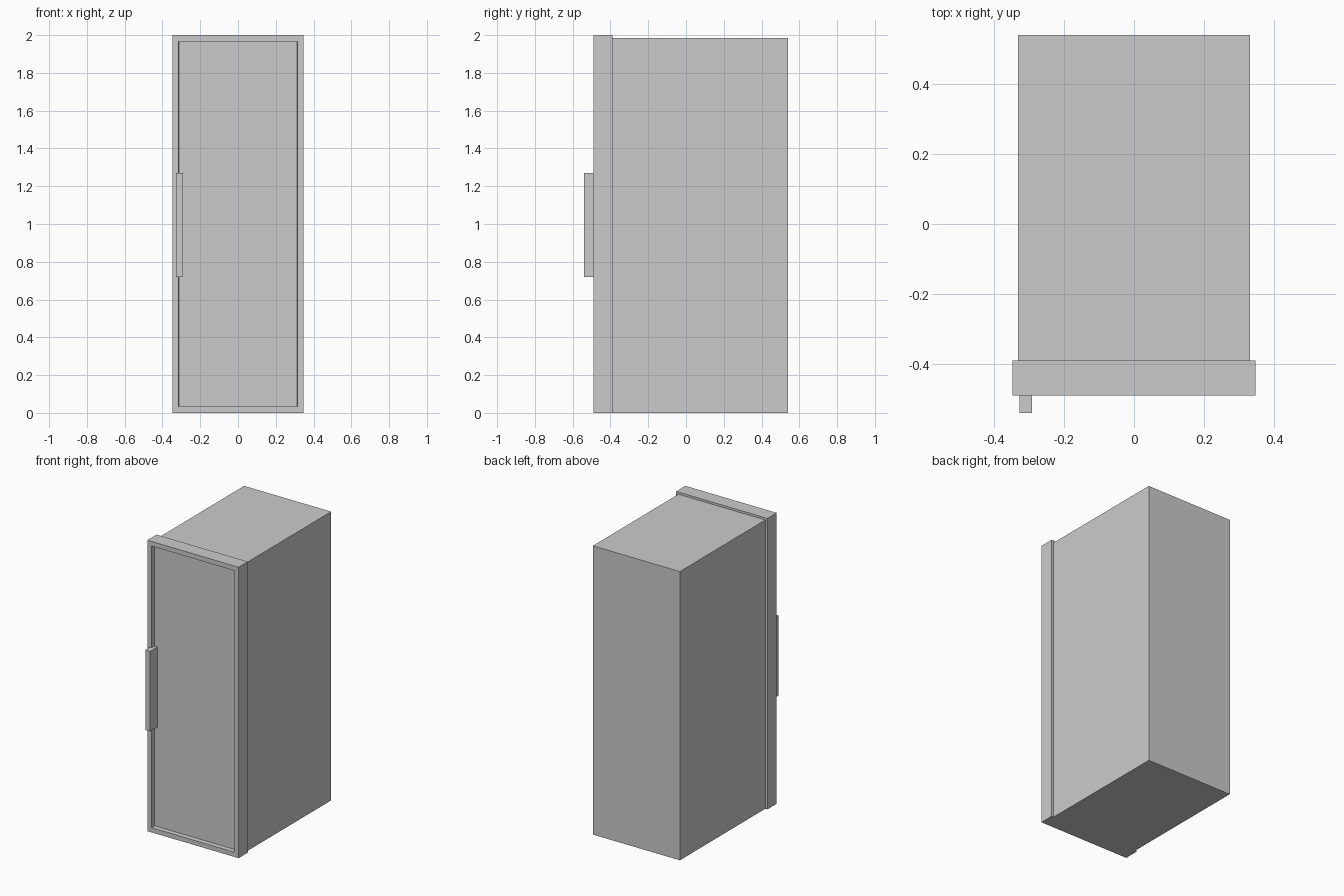
import bpy
import bmesh
from mathutils import Vector

if "Cube" in bpy.data.objects:
    bpy.data.objects.remove(bpy.data.objects["Cube"])


def box_mesh(lo, hi):
    """Return a bmesh box spanning two opposite corners."""
    lo, hi = Vector(lo), Vector(hi)
    bm = bmesh.new()
    bmesh.ops.create_cube(bm, size=1)
    bmesh.ops.scale(bm, vec=hi - lo, verts=bm.verts)
    bmesh.ops.translate(bm, vec=(lo + hi) / 2, verts=bm.verts)
    return bm


def add_object(name, bm):
    bmesh.ops.recalc_face_normals(bm, faces=bm.faces)
    mesh = bpy.data.meshes.new(name)
    bm.to_mesh(mesh)
    bm.free()
    obj = bpy.data.objects.new(name, mesh)
    bpy.context.collection.objects.link(obj)
    return obj


FRONT, BACK_OF_DOOR, RECESS = -0.489, -0.389, 0.03

# Cabinet body
add_object("cabinet_body", box_mesh((-0.331, BACK_OF_DOOR, 0), (0.331, 0.539, 1.985)))

# Door: front face inset to a frame, then pushed in to form the recessed panel
bm = box_mesh((-0.347, FRONT, 0), (0.347, BACK_OF_DOOR, 2))
bm.normal_update()
panel = min(bm.faces, key=lambda f: f.calc_center_median().y)
bmesh.ops.inset_region(bm, faces=[panel], thickness=0.046)
bmesh.ops.inset_region(bm, faces=[panel], thickness=0.003, depth=-RECESS)
add_object("door", bm)

# Handle: straddles the left frame edge and reaches back to the panel
add_object("door_handle", box_mesh((-0.327, -0.539, 0.72), (-0.291, FRONT + RECESS, 1.27)))
